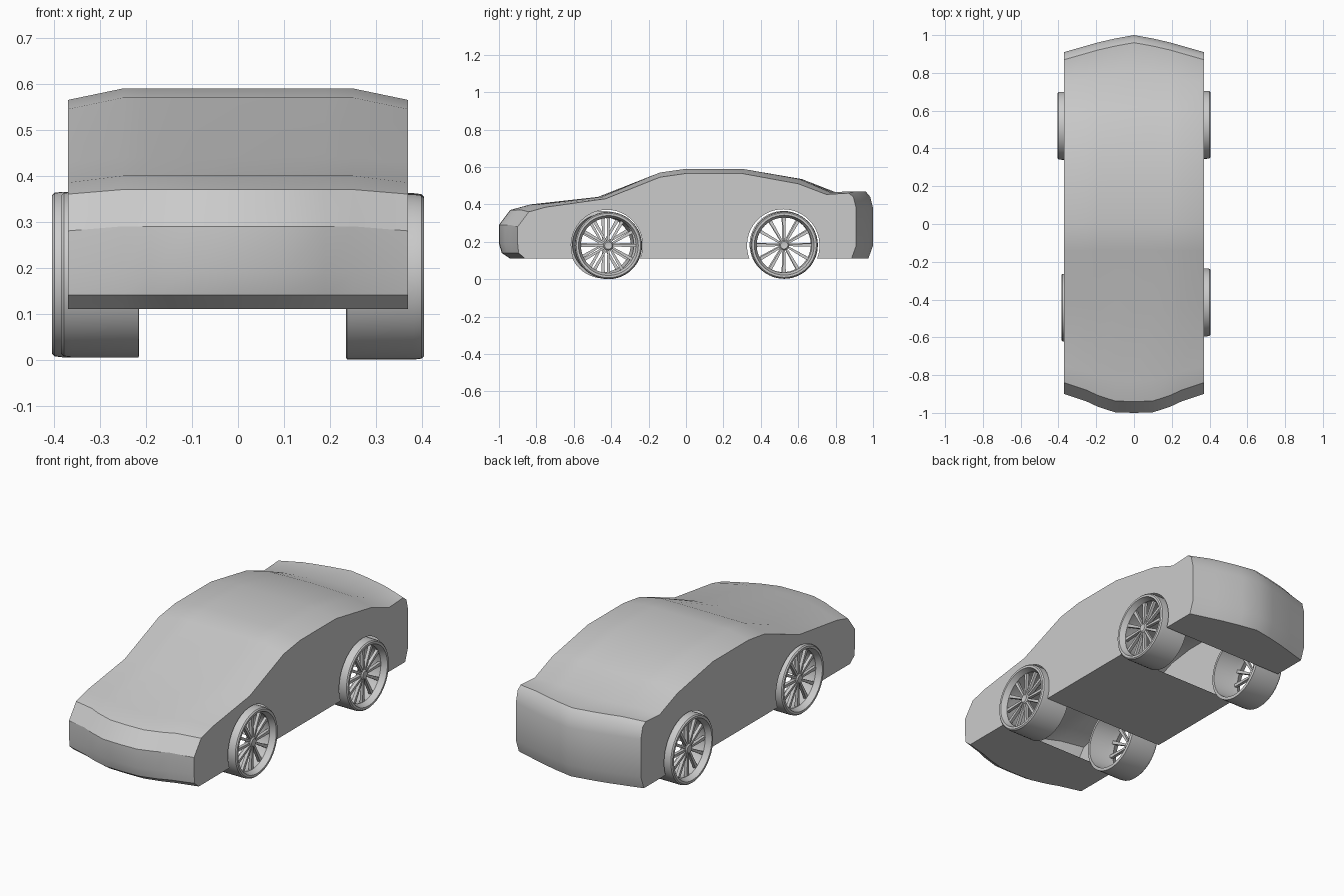
import bpy, bmesh, math
from mathutils import Matrix, Vector

if "Cube" in bpy.data.objects:
    bpy.data.objects.remove(bpy.data.objects["Cube"])

grey = bpy.data.materials.new("plain_grey")
grey.use_nodes = True
grey.diffuse_color = (0.6, 0.6, 0.6, 1)
grey.node_tree.nodes["Principled BSDF"].inputs["Base Color"].default_value = (0.6, 0.6, 0.6, 1)


def finish(bm, name, angle=30):
    """Turn a bmesh into a shaded object."""
    bmesh.ops.recalc_face_normals(bm, faces=bm.faces[:])
    me = bpy.data.meshes.new(name)
    bm.to_mesh(me)
    bm.free()
    me.materials.append(grey)
    ob = bpy.data.objects.new(name, me)
    bpy.context.collection.objects.link(ob)
    bpy.ops.object.select_all(action='DESELECT')
    ob.select_set(True)
    bpy.context.view_layer.objects.active = ob
    bpy.ops.object.shade_smooth_by_angle(angle=math.radians(angle))
    return ob


# --- Body shell: centre profile (y, z) and its shift (dy, dz) at the flanks
FLOOR = 0.11
profile = [
    (-0.94, FLOOR, 0.08, 0), (-0.985, 0.14, 0.09, 0), (-1.0, 0.19, 0.10, 0),
    (-1.0, 0.29, 0.10, -0.01), (-0.94, 0.37, 0.10, -0.01), (-0.83, 0.40, 0.08, -0.015),
    (-0.47, 0.44, 0.04, -0.01), (-0.14, 0.57, 0, -0.025), (0.0, 0.59, 0, -0.025),
    (0.30, 0.59, 0, -0.025), (0.62, 0.535, -0.02, -0.025), (0.80, 0.465, -0.05, -0.012),
    (0.96, 0.47, -0.09, -0.01), (0.985, 0.44, -0.09, 0), (1.0, 0.38, -0.09, 0),
    (1.0, 0.18, -0.09, 0), (0.975, FLOOR, -0.09, 0),
]
# Half width -> blend of nose shift, tail shift and height drop
columns = [(0.0, 0.0, 0.0, 0.0), (0.10, 0.03, 0.2, 0.0), (0.19, 0.32, 0.43, 0.0),
           (0.25, 0.60, 0.62, 0.0), (0.37, 1.0, 1.0, 1.0)]
columns = [(-x, a, b, c) for x, a, b, c in reversed(columns[1:])] + columns
ARCHES = [(0.52, 0.194), (-0.423, 0.191)]   # y centre and radius, rear then front
ARCH_Z, ARC_STEPS = 0.18, 28


def body_loop(x, nose, tail, drop):
    """Closed outline at one x, with a flag for each edge that carries skin."""
    pts, skin = [], []
    for y, z, dy, dz in profile:
        pts.append((x, y + dy * (nose if y < 0 else tail), z + dz * drop))
        skin.append(True)
    for cy, r in ARCHES:
        a0 = -math.asin((ARCH_Z - FLOOR) / r)
        for i in range(ARC_STEPS + 1):
            a = a0 + (math.pi - 2 * a0) * i / ARC_STEPS
            pts.append((x, cy + r * math.cos(a), ARCH_Z + r * math.sin(a)))
            skin.append(i == ARC_STEPS)
    return pts, skin


bm = bmesh.new()
loops = []
for col in columns:
    pts, skin = body_loop(*col)
    # Arch points are only needed on the two flanks
    loops.append([bm.verts.new(p) for p in pts])
n = len(skin)
for la, lb in zip(loops, loops[1:]):
    for i in range(n):
        if skin[i]:
            j = (i + 1) % n
            bm.faces.new((la[i], la[j], lb[j], lb[i]))
for side in (loops[0], loops[-1]):
    bm.faces.new(side)
bmesh.ops.delete(bm, geom=[v for v in bm.verts if not v.link_faces], context='VERTS')
finish(bm, "body_shell", 32)


# --- Wheels: x runs inward from the outer face
def lathe(bm, ring, steps, closed=True):
    """Revolve (x, r) points about the x axis."""
    rows = []
    for k in range(steps):
        a = 2 * math.pi * k / steps
        rows.append([bm.verts.new((x, r * math.cos(a), r * math.sin(a))) for x, r in ring])
    m = len(ring)
    for k in range(steps):
        p, q = rows[k], rows[(k + 1) % steps]
        for i in range(m if closed else m - 1):
            j = (i + 1) % m
            bm.faces.new((p[i], p[j], q[j], q[i]))
    if not closed:
        bm.faces.new([r[0] for r in rows])
        bm.faces.new([r[-1] for r in rows])


def wheel(name, side, face, cy, cz):
    place = Matrix.Translation((side * face, cy, cz)) @ Matrix.Diagonal((-side, 1, 1, 1))

    # Tyre and open rim barrel
    bm = bmesh.new()
    lathe(bm, [(0, 0.160), (0, 0.172), (0.006, 0.178), (0.022, 0.180), (0.168, 0.180),
               (0.170, 0.176), (0.170, 0.164), (0.060, 0.154), (0.030, 0.147)], 56)
    bm.transform(place)
    finish(bm, name + "_tyre")

    # Thin spokes in a fan
    bm = bmesh.new()
    for k in range(12):
        spin = Matrix.Rotation(2 * math.pi * k / 12, 4, 'X')
        ends = []
        for r, w, x0, x1 in ((0.015, 0.005, 0.026, 0.044), (0.152, 0.009, 0.030, 0.046)):
            ends.append([bm.verts.new(spin @ Vector((x, t, r)))
                         for x, t in ((x0, -w), (x0, w), (x1, w), (x1, -w))])
        a, b = ends
        bm.faces.new(a)
        bm.faces.new(b)
        for i in range(4):
            j = (i + 1) % 4
            bm.faces.new((a[i], a[j], b[j], b[i]))
    bm.transform(place)
    finish(bm, name + "_spokes")

    # Hub cap
    bm = bmesh.new()
    lathe(bm, [(0.022, 0.012), (0.020, 0.020), (0.026, 0.026), (0.052, 0.026)], 24, closed=False)
    bm.transform(place)
    finish(bm, name + "_hub")


wheel("front_left_wheel", 1, 0.405, -0.415, 0.180)
wheel("front_right_wheel", -1, 0.385, -0.443, 0.185)
wheel("rear_left_wheel", 1, 0.405, 0.525, 0.182)
wheel("rear_right_wheel", -1, 0.405, 0.520, 0.185)
